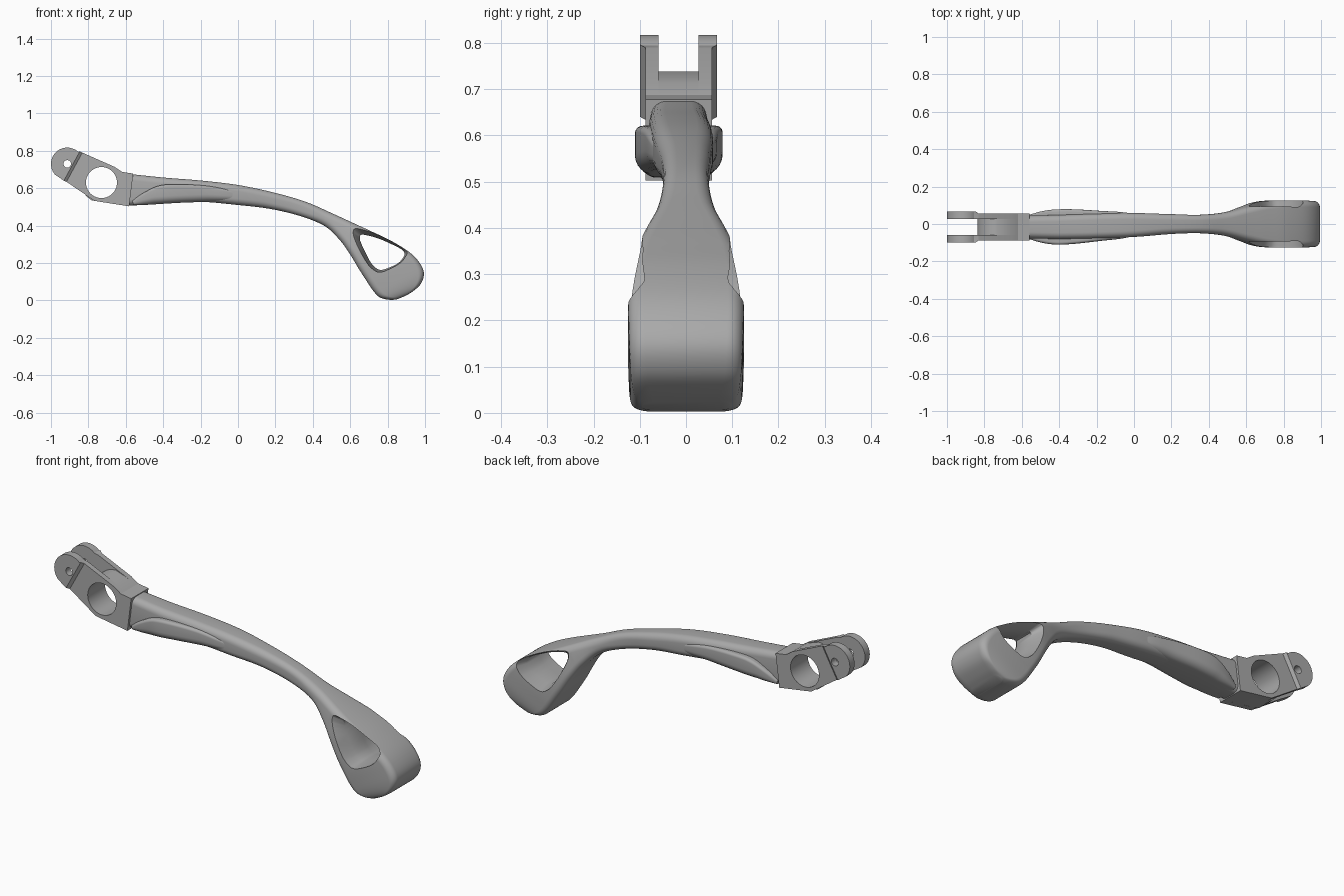
import bpy, bmesh, math
from mathutils import Vector

cube = bpy.data.objects.get("Cube")
if cube:
    bpy.data.objects.remove(cube, do_unlink=True)

metal = bpy.data.materials.new("satin grey metal")
metal.use_nodes = True
GREY = (0.4, 0.4, 0.4, 1)
metal.diffuse_color = GREY
metal.node_tree.nodes["Principled BSDF"].inputs["Base Color"].default_value = GREY

MID = -0.016                 # sideways offset of the pivot end
PIN = (-0.913, 0.73)         # small pin hole
BORE = (-0.73, 0.63)         # large pivot bore


def skin(name, rings):
    """Closed object through a list of equal-length rings."""
    bm = bmesh.new()
    loops = [[bm.verts.new(p) for p in ring] for ring in rings]
    n = len(loops[0])
    for a, b in zip(loops, loops[1:]):
        for i in range(n):
            j = (i + 1) % n
            bm.faces.new((a[i], a[j], b[j], b[i]))
    bm.faces.new(loops[0])
    bm.faces.new(loops[-1][::-1])
    bmesh.ops.recalc_face_normals(bm, faces=bm.faces)
    mesh = bpy.data.meshes.new(name)
    bm.to_mesh(mesh)
    bm.free()
    mesh.materials.append(metal)
    obj = bpy.data.objects.new(name, mesh)
    bpy.context.collection.objects.link(obj)
    return obj


def slab(name, layers):
    """Skin between x-z profiles placed at given y positions."""
    return skin(name, [[(x, y, z) for x, z in prof] for y, prof in layers])


def arc(centre, r, start, end, steps):
    angles = [math.radians(start + (end - start) * i / steps) for i in range(steps + 1)]
    return [(centre[0] + r * math.cos(a), centre[1] + r * math.sin(a)) for a in angles]


def soften(poly, times=3):
    """Round polygon corners by corner cutting."""
    for _ in range(times):
        out = []
        for i, p in enumerate(poly):
            q = poly[(i + 1) % len(poly)]
            for t in (0.2, 0.8):
                out.append((p[0] + (q[0] - p[0]) * t, p[1] + (q[1] - p[1]) * t))
        poly = out
    return poly


def cut(obj, cutter):
    mod = obj.modifiers.new("cut", 'BOOLEAN')
    mod.operation = 'DIFFERENCE'
    mod.solver = 'EXACT'
    mod.object = cutter
    bpy.context.view_layer.update()
    graph = bpy.context.evaluated_depsgraph_get()
    mesh = bpy.data.meshes.new_from_object(obj.evaluated_get(graph))
    obj.modifiers.clear()
    obj.data = mesh


def smooth(obj, degrees):
    bpy.ops.object.select_all(action='DESELECT')
    obj.select_set(True)
    bpy.context.view_layer.objects.active = obj
    bpy.ops.object.shade_smooth_by_angle(angle=math.radians(degrees))


def spline(rows, steps):
    """Catmull-Rom resampling of station rows."""
    out = []
    for i in range(len(rows) - 1):
        p = [Vector(rows[min(max(k, 0), len(rows) - 1)]) for k in range(i - 1, i + 3)]
        for s in range(steps):
            t = s / steps
            out.append(0.5 * (2 * p[1] + (p[2] - p[0]) * t
                              + (2 * p[0] - 5 * p[1] + 4 * p[2] - p[3]) * t * t
                              + (3 * p[1] - p[0] - 3 * p[2] + p[3]) * t ** 3))
    return out + [Vector(rows[-1])]


def sweep(name, rows, top_r, low_r, steps=5, seg=6):
    """Loft rounded sections; row = top x, top z, low x, low z, half width."""
    rings = []
    for tx, tz, lx, lz, w in spline(rows, steps):
        top, low = Vector((tx, 0, tz)), Vector((lx, 0, lz))
        h = (top - low).length
        up = (top - low) / h
        base = (top + low) / 2
        base.y = MID * min(max((0.2 - base.x) / 0.6, 0), 1)
        ring = []
        for quarter, (sy, sz) in enumerate(((1, 1), (-1, 1), (-1, -1), (1, -1))):
            r = min(top_r if sz > 0 else low_r, h * 0.46, w * 0.6)
            for k in range(seg + 1):
                a = math.pi / 2 * (quarter + k / seg)
                y = sy * (w - r) + r * math.cos(a)
                z = sz * (h / 2 - r) + r * math.sin(a)
                ring.append(base + Vector((0, y, 0)) + up * z)
        rings.append(ring)
    return skin(name, rings)


# Curved arm running into the broad foot pad
arm = sweep("arm_and_pad", [
    (-0.58, 0.676, -0.58, 0.506, 0.06), (-0.4, 0.657, -0.4, 0.518, 0.064),
    (-0.2, 0.641, -0.2, 0.527, 0.066), (0, 0.617, 0, 0.51, 0.064),
    (0.19, 0.577, 0.168, 0.49, 0.054), (0.36, 0.528, 0.33, 0.452, 0.049),
    (0.5, 0.467, 0.463, 0.398, 0.062), (0.62, 0.412, 0.543, 0.324, 0.09),
    (0.72, 0.366, 0.6, 0.245, 0.112), (0.82, 0.318, 0.645, 0.17, 0.122),
    (0.92, 0.255, 0.69, 0.1, 0.125), (0.975, 0.195, 0.72, 0.055, 0.124),
    (0.994, 0.14, 0.75, 0.022, 0.122), (0.975, 0.085, 0.78, 0.008, 0.118),
    (0.93, 0.045, 0.82, 0.003, 0.11), (0.89, 0.022, 0.85, 0.006, 0.095)], 0.034, 0.034)

# Triangular window, funnelled inward from both sides
outer = soften([(0.57, 0.415), (0.73, 0.372), (0.92, 0.272), (0.87, 0.195), (0.725, 0.13)])
inner = soften([(0.63, 0.36), (0.74, 0.338), (0.905, 0.262), (0.86, 0.195), (0.735, 0.148)])
window = slab("window_cutter", [(-0.16, outer), (-0.115, outer), (-0.05, inner),
                                (0.05, inner), (0.115, outer), (0.16, outer)])
cut(arm, window)
bpy.data.objects.remove(window, do_unlink=True)
smooth(arm, 32)

# Raised flanks beside the root of the arm
flanks = sweep("arm_flanks", [
    (-0.565, 0.535, -0.56, 0.509, 0.064), (-0.5, 0.578, -0.49, 0.511, 0.083),
    (-0.42, 0.614, -0.41, 0.516, 0.094), (-0.32, 0.621, -0.31, 0.522, 0.092),
    (-0.18, 0.614, -0.17, 0.527, 0.08), (-0.06, 0.595, -0.06, 0.53, 0.07),
    (0.04, 0.57, 0.04, 0.53, 0.05)], 0.014, 0.04)
smooth(flanks, 32)

# Forked pivot: centre hub, two cheeks, two thicker rounded tabs
tab_top, tab_low = (-0.832, 0.79), (-0.917, 0.634)
shoulder = [(-0.56, 0.678), (-0.62, 0.687), (-0.66, 0.714)]
heel = (-0.582, 0.503)
hub_profile = arc(BORE, 0.108, 90, 242, 20) + [heel] + shoulder
cheek_profile = [tab_top, tab_low, (-0.767, 0.532), heel] + shoulder
tab_arc = arc(PIN, 0.087, 48, 222, 24)
tab_profile = tab_arc + [tab_low, tab_top]
tab_face = tab_arc + [(x - 0.014, z + 0.006) for x, z in (tab_low, tab_top)]

pivot = [slab("pivot_hub", [(MID - 0.0435, hub_profile), (MID + 0.0435, hub_profile)])]
for side, word in ((1, "left"), (-1, "right")):
    slot, wall, rim = (MID + side * d for d in (0.0435, 0.072, 0.083))
    pivot.append(slab(word + "_cheek", [(slot, cheek_profile), (wall, cheek_profile)]))
    pivot.append(slab(word + "_tab", [(slot, tab_profile), (wall, tab_profile),
                                      (rim, tab_face)]))

# Bore and pin hole
for centre, radius in ((BORE, 0.083), (PIN, 0.02)):
    circle = arc(centre, radius, 0, 360, 40)[:-1]
    drill = slab("drill_cutter", [(-0.2, circle), (0.2, circle)])
    for part in pivot:
        if ("tab" in part.name) == (centre is PIN):
            cut(part, drill)
    bpy.data.objects.remove(drill, do_unlink=True)
for part in pivot:
    smooth(part, 25)
